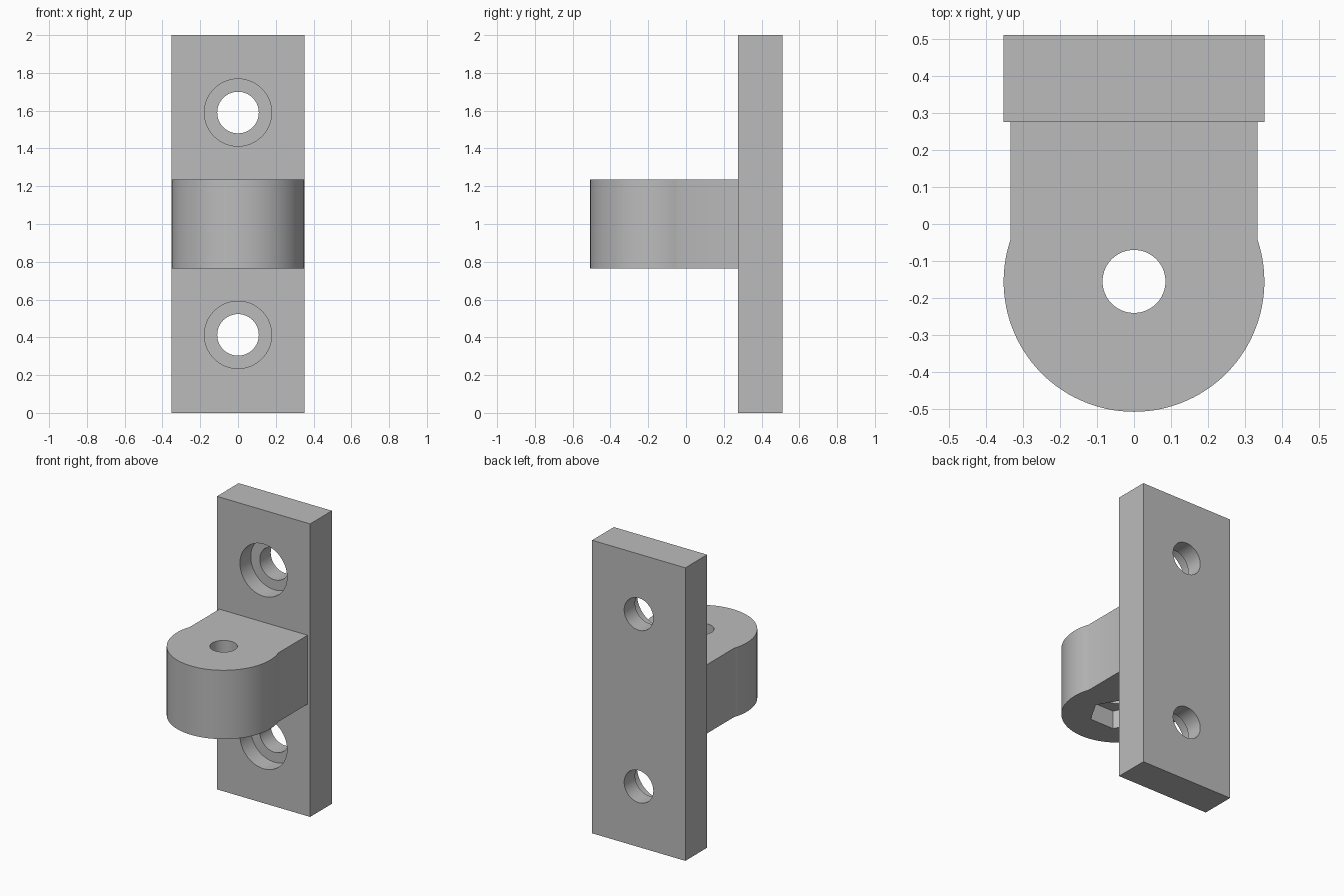
import bpy
import bmesh
from math import sin, cos, pi, asin, radians
from mathutils import Matrix, Vector

cube = bpy.data.objects.get("Cube")
if cube:
    bpy.data.objects.remove(cube, do_unlink=True)

# Main dimensions
HALF_W, HEIGHT = 0.352, 2.0
FRONT, BACK = 0.275, 0.51
LUG_HALF, LUG_LOW, LUG_HIGH = 0.333, 0.765, 1.235
PIN_Y = -0.155

grey = bpy.data.materials.new("plain_grey")
grey.use_nodes = True
grey.diffuse_color = (0.5, 0.5, 0.5, 1)
grey.node_tree.nodes["Principled BSDF"].inputs["Base Color"].default_value = (0.5, 0.5, 0.5, 1)


def prism(name, outline, low, high):
    """Extrude an outline in x, y from low to high along z."""
    bm = bmesh.new()
    face = bm.faces.new([bm.verts.new((x, y, low)) for x, y in outline])
    top = bmesh.ops.extrude_face_region(bm, geom=[face])["geom"]
    moved = [v for v in top if isinstance(v, bmesh.types.BMVert)]
    bmesh.ops.translate(bm, verts=moved, vec=Vector((0, 0, high - low)))
    bmesh.ops.recalc_face_normals(bm, faces=bm.faces)
    mesh = bpy.data.meshes.new(name)
    bm.to_mesh(mesh)
    bm.free()
    mesh.materials.append(grey)
    obj = bpy.data.objects.new(name, mesh)
    bpy.context.collection.objects.link(obj)
    return obj


def circle(radius, sides, y=0):
    return [(radius * cos(2 * pi * i / sides), y + radius * sin(2 * pi * i / sides))
            for i in range(sides)]


def cut(obj, cutter):
    """Subtract a helper shape and remove it."""
    cutter.hide_render = True
    mod = obj.modifiers.new("cut", "BOOLEAN")
    mod.operation = "DIFFERENCE"
    mod.solver = "EXACT"
    mod.object = cutter
    bpy.context.view_layer.objects.active = obj
    bpy.ops.object.modifier_apply(modifier=mod.name)
    bpy.data.objects.remove(cutter, do_unlink=True)


def bore(radius, z, start, end):
    """Round cutter running along y at height z."""
    tool = prism("bore_cutter", circle(radius, 64), start, end)
    tool.data.transform(Matrix.Translation((0, 0, z)) @ Matrix.Rotation(radians(-90), 4, "X"))
    return tool


# Mounting plate with two counterbored screw holes
plate = prism("mounting_plate", [(-HALF_W, FRONT), (HALF_W, FRONT),
                                 (HALF_W, BACK), (-HALF_W, BACK)], 0, HEIGHT)
for z in (0.413, 1.59):
    cut(plate, bore(0.178, z, FRONT - 0.1, FRONT + 0.117))
    cut(plate, bore(0.11, z, FRONT - 0.1, BACK + 0.1))

# Rounded lug: straight neck flowing into a wider round nose
start = pi - asin((HALF_W ** 2 - LUG_HALF ** 2) ** 0.5 / HALF_W)
sweep = 2 * (1.5 * pi - start)
STEPS = 72
nose = [(HALF_W * cos(start + sweep * i / STEPS),
         PIN_Y + HALF_W * sin(start + sweep * i / STEPS)) for i in range(STEPS + 1)]
lug = prism("pivot_lug", [(-LUG_HALF, FRONT)] + nose + [(LUG_HALF, FRONT)], LUG_LOW, LUG_HIGH)

# Vertical pin hole and hexagonal nut pocket underneath
cut(lug, prism("pin_cutter", circle(0.085, 64, PIN_Y), LUG_LOW - 0.1, LUG_HIGH + 0.1))
cut(lug, prism("nut_cutter", circle(0.18, 6, PIN_Y), LUG_LOW - 0.1, LUG_LOW + 0.125))

for obj in (plate, lug):
    bpy.ops.object.select_all(action="DESELECT")
    obj.select_set(True)
    bpy.context.view_layer.objects.active = obj
    bpy.ops.object.shade_smooth_by_angle(angle=radians(30))
